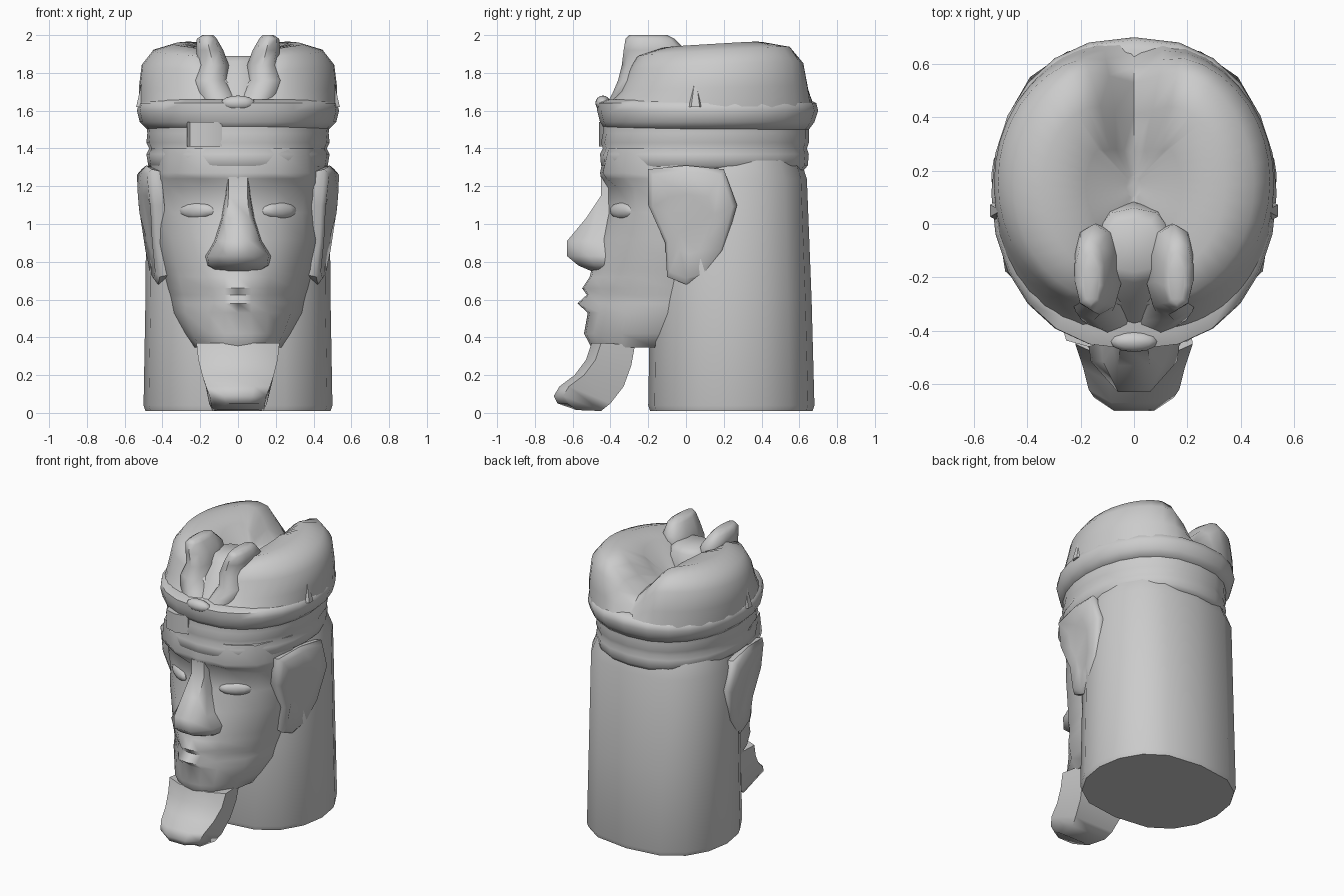
import bpy, bmesh
from math import sin, cos, pi, exp, copysign, radians


def finish(bm, name, angle=45):
    bmesh.ops.recalc_face_normals(bm, faces=bm.faces)
    me = bpy.data.meshes.new(name)
    bm.to_mesh(me)
    bm.free()
    ob = bpy.data.objects.new(name, me)
    bpy.context.collection.objects.link(ob)
    bpy.ops.object.select_all(action='DESELECT')
    ob.select_set(True)
    bpy.context.view_layer.objects.active = ob
    bpy.ops.object.shade_smooth_by_angle(angle=radians(angle))
    return ob


def loft(name, rings, angle=45):
    bm = bmesh.new()
    vs = [[bm.verts.new(p) for p in r] for r in rings]
    n = len(vs[0])
    for a, b in zip(vs, vs[1:]):
        for i in range(n):
            j = (i + 1) % n
            bm.faces.new((a[i], a[j], b[j], b[i]))
    bm.faces.new(vs[0])
    bm.faces.new(vs[-1])
    return finish(bm, name, angle)


def oval(z, hw, y0, y1, power=0.85, n=24, cx=0):
    """Horizontal superellipse ring spanning y0..y1."""
    pts = []
    for i in range(n):
        a = 2 * pi * i / n
        s, c = sin(a), -cos(a)
        pts.append((cx + hw * copysign(abs(s) ** power, s),
                    (y0 + y1) / 2 + (y1 - y0) / 2 * c, z))
    return pts


def blob(name, loc, size, tilt=0):
    bm = bmesh.new()
    bmesh.ops.create_uvsphere(bm, u_segments=12, v_segments=8, radius=1)
    for v in bm.verts:
        x, y, z = (v.co[i] * size[i] for i in range(3))
        v.co = (loc[0] + x * cos(tilt) - y * sin(tilt),
                loc[1] + x * sin(tilt) + y * cos(tilt), loc[2] + z)
    return finish(bm, name)


# Hair column behind the face
loft("back_hair", [oval(z, w, a, b, 0.72, 16) for z, w, a, b in (
    (0.01, .49, -.19, .67), (.04, .5, -.2, .68), (.6, .49, -.19, .665),
    (1.24, .485, -.17, .64), (1.36, .44, -.15, .6))], 60)

# Face: z, centre y, then (x, y) at inner cheek, outer cheek and side
rows = [(1.40, -.43, .20, -.41, .36, -.31, .46, -.05),
        (1.27, -.455, .20, -.44, .37, -.32, .46, -.05),
        (1.24, -.45, .20, -.42, .37, -.31, .46, -.05),
        (1.19, -.42, .20, -.36, .36, -.27, .46, -.05),
        (1.06, -.42, .20, -.37, .34, -.27, .46, -.05),
        (.92, -.46, .20, -.41, .35, -.26, .44, -.05),
        (.76, -.50, .18, -.43, .32, -.28, .40, -.05),
        (.72, -.51, .17, -.44, .31, -.29, .385, -.06),
        (.66, -.55, .16, -.45, .30, -.30, .37, -.07),
        (.625, -.525, .16, -.44, .29, -.30, .36, -.075),
        (.58, -.575, .15, -.46, .28, -.31, .35, -.08),
        (.53, -.52, .16, -.46, .28, -.32, .34, -.09),
        (.42, -.54, .15, -.49, .24, -.34, .28, -.13),
        (.345, -.50, .13, -.46, .20, -.33, .23, -.16)]
rings = []
for z, yc, *p in rows:
    half = [(.07, yc + .01), (p[0], p[1]), (p[2], p[3]), (p[4], p[5]), (p[4] * .9, .15)]
    rings.append([(0, yc, z)] + [(x, y, z) for x, y in half]
                 + [(-x, y, z) for x, y in reversed(half)])
loft("face", rings, 60)

# Nose: z, half width, half ridge, ridge y
loft("nose", [[(-w, -.38, z), (-w * .9, (y - .4) / 2, z), (-r, y, z), (r, y, z),
               (w * .9, (y - .4) / 2, z), (w, -.38, z)] for z, w, r, y in (
    (1.25, .06, .05, -.45), (1.15, .07, .05, -.45), (1.03, .09, .06, -.53),
    (.91, .13, .06, -.63), (.83, .18, .06, -.63), (.78, .17, .05, -.57),
    (.75, .12, .04, -.5))], 60)

# Chin beard
loft("beard", [[(-w, y0 + .05, z0), (-w * .5, y0, z0), (w * .5, y0, z0), (w, y0 + .05, z0),
                (w * .9, y1, z1), (-w * .9, y1, z1)] for w, y0, z0, y1, z1 in (
    (.22, -.5, .37, -.27, .36), (.21, -.53, .28, -.29, .25), (.19, -.59, .2, -.33, .14),
    (.17, -.67, .14, -.4, .05), (.15, -.7, .09, -.45, .01), (.12, -.68, .05, -.58, .015))], 60)

# Ears flare outward from the cheeks; narrow eyes
ear = [(-.2, 1.29), (.0, 1.31), (.2, 1.29), (.27, 1.1), (.2, .85), (.1, .71),
       (0, .68), (-.1, .72), (-.11, .9), (-.2, 1.1)]
for s, side in ((1, "right"), (-1, "left")):
    def ear_ring(k, dx):
        return [(s * (.475 + dx + .1 * (z - 1) + .13 * y), .03 + (y - .03) * k,
                 1 + (z - 1) * k) for y, z in ear]
    loft(side + "_ear", [ear_ring(.96, -.07), ear_ring(1, -.02), ear_ring(.9, .005),
                         ear_ring(.5, 0)], 60)
    blob(side + "_eye", (s * .22, -.335, 1.07), (.11, .035, .045), s * .6)

# Headband with ridges, then rolled brim
loft("headband", [oval(z, w, a, b) for z, w, a, b in (
    (1.28, .44, -.42, .62), (1.31, .475, -.45, .645), (1.37, .485, -.455, .65),
    (1.40, .47, -.44, .64), (1.43, .485, -.45, .65), (1.48, .48, -.44, .65),
    (1.55, .49, -.44, .65))], 60)
loft("brim", [oval(z, w, a, b) for z, w, a, b in (
    (1.50, .48, -.43, .65), (1.54, .52, -.455, .68), (1.60, .535, -.47, .7),
    (1.64, .525, -.47, .69), (1.66, .49, -.42, .65))], 60)

# Crown: two swelling lobes split by a central groove
rings = []
for z, w, a, b in ((1.6, .525, -.45, .69), (1.73, .525, -.37, .67), (1.86, .51, -.33, .65),
                   (1.94, .45, -.3, .6), (1.975, .34, -.2, .48), (1.97, .18, -.06, .34),
                   (1.95, .03, .1, .18)):
    ring = []
    for x, y, _ in oval(z, w, a, b, .85, 40):
        g = exp(-(x / .12) ** 2)
        up = max(0, min(1, (z - 1.6) / .3))
        ring.append((x, y - .07 * g * up * (y > .3), z - up * (.2 * g + .06 * (.5 - y))))
    rings.append(ring)
loft("crown_lobes", rings, 60)

# Curled front horns joined by a pad, small points on the brim
for s, side in ((1, "right"), (-1, "left")):
    loft(side + "_horn", [oval(z, w, a, b, .7, 10, s * c) for z, c, w, a, b in (
        (1.6, .06, .09, -.44, -.1), (1.69, .12, .11, -.39, -.08), (1.76, .15, .1, -.36, -.03),
        (1.84, .13, .085, -.34, 0), (1.92, .15, .075, -.33, 0),
        (1.98, .165, .055, -.32, -.06), (2.0, .16, .03, -.3, -.1))], 60)
    loft(side + "_brim_point", [oval(z, w, .05 - w, .05 + w, 1, 6, s * .5) for z, w in (
        (1.62, .045), (1.78, .003))])
loft("band_plate", [oval(z, .1, -.46, -.3, .5, 8, -.17) for z in (1.41, 1.54)])
loft("horn_pad", [oval(z, w, a, b, .7, 12) for z, w, a, b in (
    (1.6, .18, -.42, .1), (1.75, .16, -.3, .08), (1.86, .14, -.22, .06), (1.89, .1, -.18, .02))], 60)
blob("front_jewel", (0, -.44, 1.64), (.09, .04, .04))
